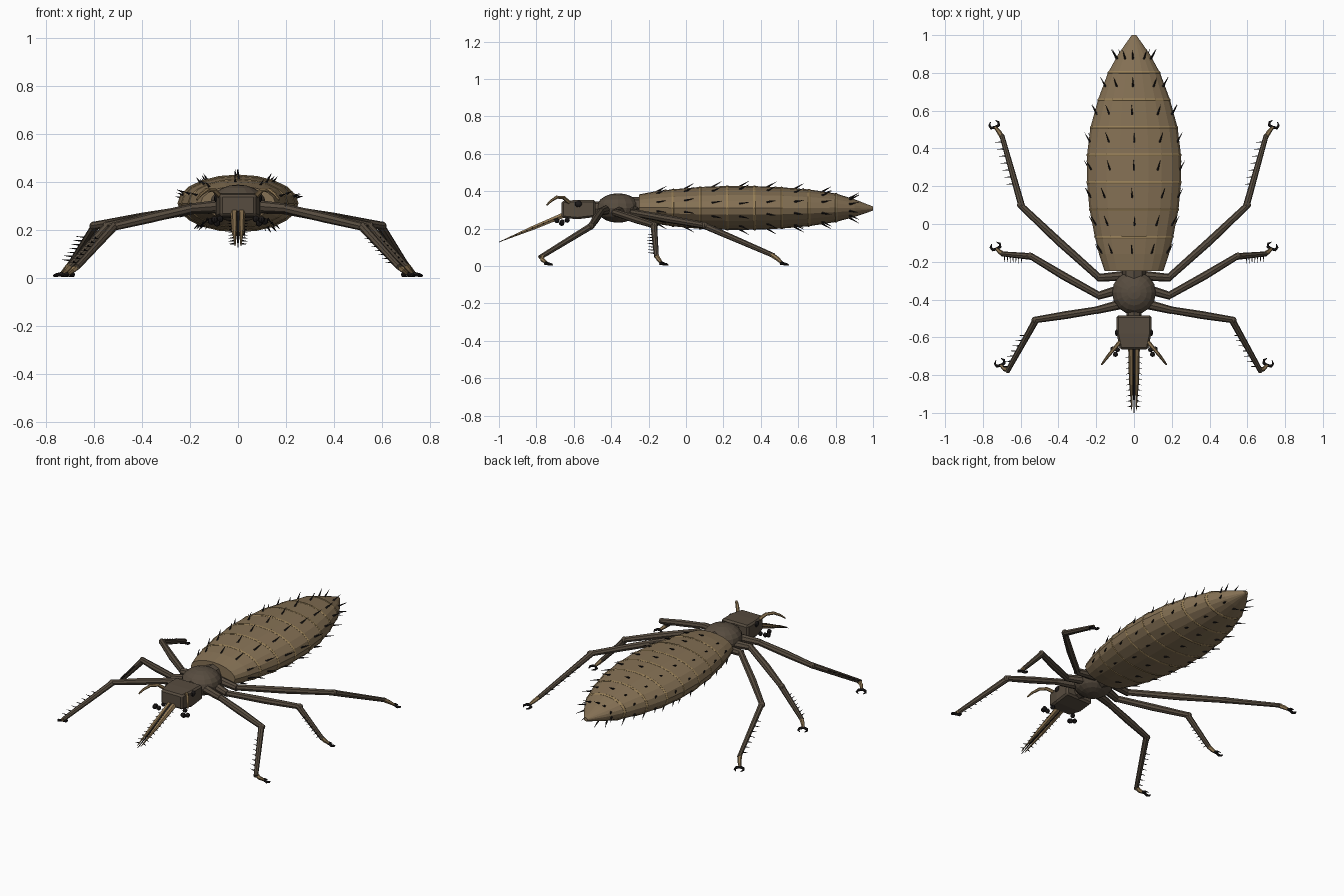
import bpy, bmesh, math, random
from mathutils import Vector, Matrix

if "Cube" in bpy.data.objects:
    bpy.data.objects.remove(bpy.data.objects["Cube"])

random.seed(4)

def material(name, rgb):
    m = bpy.data.materials.new(name)
    m.diffuse_color = (*rgb, 1)
    m.use_nodes = True
    m.node_tree.nodes["Principled BSDF"].inputs["Base Color"].default_value = m.diffuse_color
    return m

SHELL = material("abdomen_brown", (0.235, 0.165, 0.09))
BAND = material("band_tan", (0.32, 0.22, 0.10))
BODY = material("dark_brown", (0.095, 0.072, 0.05))
TAN = material("tan", (0.27, 0.18, 0.085))
BLACK = material("black", (0.012, 0.010, 0.010))

def finish(bm, name, mat):
    bmesh.ops.recalc_face_normals(bm, faces=bm.faces)
    me = bpy.data.meshes.new(name)
    bm.to_mesh(me)
    bm.free()
    me.materials.append(mat)
    ob = bpy.data.objects.new(name, me)
    bpy.context.collection.objects.link(ob)
    return ob

def loft(bm, rings):
    """Skin a list of equal-length point rings and cap both ends."""
    vs = [[bm.verts.new(p) for p in r] for r in rings]
    n = len(vs[0])
    for a, b in zip(vs, vs[1:]):
        for i in range(n):
            bm.faces.new((a[i], a[(i + 1) % n], b[(i + 1) % n], b[i]))
    bm.faces.new(vs[0])
    bm.faces.new(vs[-1])

def tube(bm, pts, radii, sides=8):
    pts = [Vector(p) for p in pts]
    rings = []
    for i, p in enumerate(pts):
        d = (pts[min(i + 1, len(pts) - 1)] - pts[max(i - 1, 0)]).normalized()
        u = d.cross(Vector((0, 0, 1)))
        u = u.normalized() if u.length > 0.01 else Vector((1, 0, 0))
        w = u.cross(d)
        rings.append([p + radii[i] * (u * math.cos(a) + w * math.sin(a))
                      for a in (2 * math.pi * k / sides for k in range(sides))])
    loft(bm, rings)

def spine(bm, base, direction, length, r=0.006):
    base = Vector(base)
    tube(bm, [base, base + Vector(direction).normalized() * length], [r, 0.0006], 5)

def ball(bm, c, r, scale=(1, 1, 1), u=10, v=6):
    m = Matrix.Translation(c) @ Matrix.Diagonal((*scale, 1))
    bmesh.ops.create_uvsphere(bm, u_segments=u, v_segments=v, radius=r, matrix=m)

# Abdomen: y, half width, top z, bottom z
PROFILE = [(-0.25, 0.155, 0.383, 0.245), (-0.16, 0.185, 0.400, 0.225), (-0.07, 0.207, 0.410, 0.212),
           (0.08, 0.236, 0.423, 0.198), (0.23, 0.250, 0.428, 0.193), (0.37, 0.248, 0.427, 0.194),
           (0.51, 0.231, 0.421, 0.200), (0.66, 0.190, 0.409, 0.213), (0.80, 0.138, 0.388, 0.235),
           (0.90, 0.083, 0.357, 0.262), (1.0, 0.012, 0.318, 0.296)]

def section(y):
    for a, b in zip(PROFILE, PROFILE[1:]):
        if y <= b[0]:
            t = (y - a[0]) / (b[0] - a[0])
            return [p + (q - p) * t for p, q in zip(a[1:], b[1:])]

def on_body(y, ang, grow=0.0):
    w, top, bot = section(y)
    return Vector((math.sin(ang) * (w + grow), y,
                   (top + bot) / 2 + math.cos(ang) * ((top - bot) / 2 + grow)))

def body_ring(y, grow=0.0, n=20):
    return [on_body(y, 2 * math.pi * k / n, grow) for k in range(n)]

bm = bmesh.new()
loft(bm, [body_ring(p[0]) for p in PROFILE])
finish(bm, "abdomen", SHELL)

# Pale rings between abdomen segments
bm = bmesh.new()
for i in range(7):
    y = -0.07 + 0.1455 * i
    loft(bm, [body_ring(y - 0.007, 0.001), body_ring(y - 0.004, 0.003),
              body_ring(y + 0.004, 0.003), body_ring(y + 0.007, 0.001)])
finish(bm, "abdomen_bands", BAND)

# Backward-leaning abdomen spines
bm = bmesh.new()
for i in range(8):
    y = -0.155 + 0.147 * i
    for k in range(10):
        a = 2 * math.pi * k / 10 + random.uniform(-0.12, 0.12)
        spine(bm, on_body(y, a, -0.003), (math.sin(a) * 0.5, 0.85, math.cos(a) * 0.5), 0.06)
finish(bm, "abdomen_spines", BLACK)

# Thorax with neck and waist
bm = bmesh.new()
ball(bm, (0, -0.363, 0.31), 0.116, (1, 1, 0.68), 16, 10)
finish(bm, "thorax", BODY)
bm = bmesh.new()
tube(bm, [(0, -0.52, 0.305), (0, -0.42, 0.305)], [0.04, 0.04])
tube(bm, [(0, -0.31, 0.31), (0, -0.22, 0.31)], [0.06, 0.06])
finish(bm, "neck_and_waist", BODY)

# Head: tapered bevelled box
bm = bmesh.new()
loft(bm, [[(-w, y, lo), (w, y, lo), (w, y, hi), (-w, y, hi)]
          for y, w, lo, hi in ((-0.665, 0.074, 0.258, 0.348), (-0.58, 0.092, 0.25, 0.353),
                               (-0.484, 0.093, 0.262, 0.353))])
head = finish(bm, "head", BODY)
bev = head.modifiers.new("bevel", "BEVEL")
bev.width = 0.01
bev.segments = 1

# Eyes, palps and antennae
bm = bmesh.new()
for s in (-1, 1):
    ball(bm, (s * 0.089, -0.575, 0.332), 0.02, (0.6, 1, 0.9))
finish(bm, "eyes", BLACK)
bm = bmesh.new()
for s in (-1, 1):
    for x, y, z in ((0.075, -0.635, 0.245), (0.088, -0.665, 0.228),
                    (0.098, -0.69, 0.243), (0.112, -0.662, 0.235)):
        ball(bm, (s * x, y, z), 0.014, u=8)
finish(bm, "palps", BLACK)
bm = bmesh.new()
for s in (-1, 1):
    tube(bm, [(s * 0.075, -0.625, 0.34), (s * 0.1, -0.655, 0.366), (s * 0.13, -0.69, 0.368),
              (s * 0.155, -0.722, 0.348), (s * 0.172, -0.745, 0.325)],
         [0.011, 0.01, 0.009, 0.007, 0.004], 6)
finish(bm, "antennae", TAN)

# Piercing mouthparts: two blades, a central stylet and barbs
A, B = Vector((0, -0.65, 0.274)), Vector((0, -1.0, 0.128))
bm, barbs = bmesh.new(), bmesh.new()
for s in (-1, 1):
    off = Vector((s * 0.015, 0, 0))
    tube(bm, [A + off, A.lerp(B, 0.5) + off, A.lerp(B, 0.96) + off * 0.8], [0.016, 0.012, 0.002], 6)
    for i in range(10):
        t = 0.15 + 0.083 * i
        spine(barbs, A.lerp(B, t) + Vector((s * 0.02 * (1.1 - 0.4 * t), 0, 0)),
              (s, -0.25, -0.1), 0.024, 0.004)
finish(bm, "mouth_blades", TAN)
tube(barbs, [A, B], [0.012, 0.002], 6)
finish(barbs, "stylet_and_barbs", BLACK)

# Legs: hip, coxa end, knee, ankle, tarsus end, spine side
LEGS = {
    "front": ((0.07, -0.425, 0.30), (0.20, -0.457, 0.29), (0.525, -0.508, 0.212),
              (0.672, -0.782, 0.045), (0.705, -0.748, 0.018), (-1, 0, 0.1)),
    "middle": ((0.07, -0.345, 0.295), (0.195, -0.382, 0.285), (0.55, -0.168, 0.217),
               (0.70, -0.158, 0.05), (0.727, -0.132, 0.018), (0, -1, 0.1)),
    "hind": ((0.06, -0.275, 0.295), (0.195, -0.285, 0.285), (0.602, 0.10, 0.217),
             (0.70, 0.47, 0.055), (0.735, 0.512, 0.018), (-1, 0, 0.1)),
}
for name, (*path, side) in LEGS.items():
    for s, label in ((-1, "left"), (1, "right")):
        hip, cox, knee, ank, foot = [Vector((s * p[0], p[1], p[2])) for p in path]
        bm = bmesh.new()
        tube(bm, [hip, cox], [0.026, 0.02])
        tube(bm, [cox.lerp(hip, 0.08), cox.lerp(knee, 0.5), knee], [0.019, 0.021, 0.017])
        tube(bm, [knee.lerp(cox, 0.02), ank], [0.018, 0.013])
        ball(bm, knee, 0.018, u=8)
        finish(bm, f"{name}_leg_{label}", BODY)
        # Tarsus
        bm = bmesh.new()
        tube(bm, [ank.lerp(knee, 0.04), ank.lerp(foot, 0.4), foot], [0.013, 0.012, 0.008], 6)
        finish(bm, f"{name}_foot_{label}", TAN)
        # Shin spines and paired claws
        bm = bmesh.new()
        for i in range(7):
            spine(bm, knee.lerp(ank, 0.3 + 0.1 * i), side, 0.045, 0.005)
        d = Vector((foot.x - ank.x, foot.y - ank.y, 0)).normalized()
        d = (d + Vector((0, 1, 0))).normalized()
        q = Vector((-d.y, d.x, 0))
        for c in (-1, 1):
            tube(bm, [foot, foot + q * c * 0.022 + d * 0.004 - Vector((0, 0, 0.006)),
                      foot + q * c * 0.026 + d * 0.02 - Vector((0, 0, 0.009)),
                      foot + q * c * 0.014 + d * 0.034 - Vector((0, 0, 0.013))],
                 [0.008, 0.008, 0.006, 0.002], 6)
        finish(bm, f"{name}_claws_{label}", BLACK)
